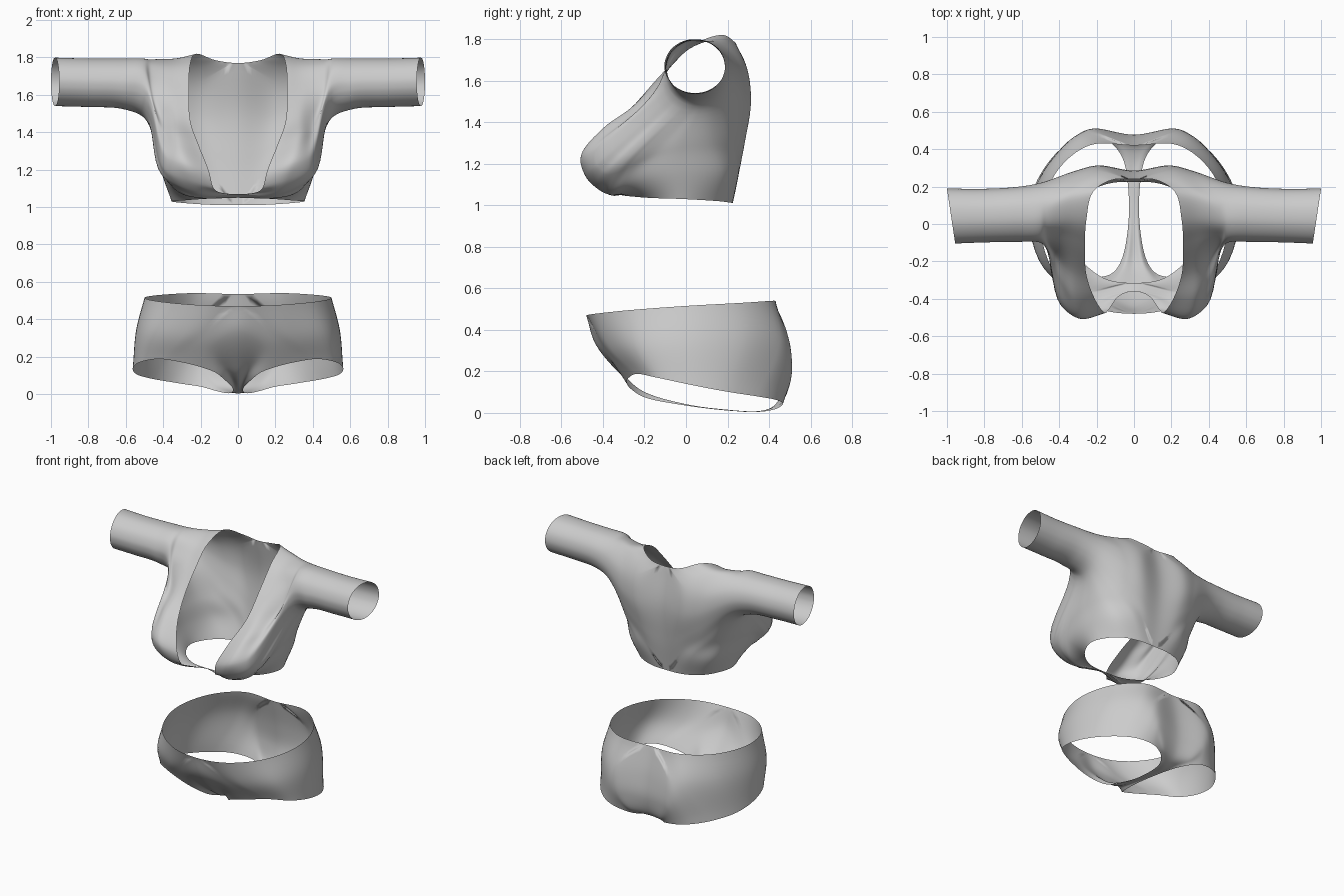
import bpy
import math
from mathutils import Vector

fabric = bpy.data.materials.new("light_grey_fabric")
fabric.diffuse_color = (0.6, 0.6, 0.6, 1)


def mirrored(p):
    return Vector((-p.x, p.y, p.z))


def spline(p, a, b, n, steps):
    """Centripetal curve from a to b with neighbours p and n; x = 0 is the symmetry plane."""
    on_a, on_b = abs(a.x) < 1e-6, abs(b.x) < 1e-6
    if on_a and not on_b:
        p = mirrored(b)
    elif on_b and not on_a:
        n = mirrored(a)
    elif on_a and on_b:
        p = p if p is not None and abs(p.x) < 1e-6 else 2 * a - b
        n = n if n is not None and abs(n.x) < 1e-6 else 2 * b - a
    p = 2 * a - b if p is None else p
    n = 2 * b - a if n is None else n
    t0 = 0
    t1 = t0 + max((a - p).length, 1e-4) ** 0.5
    t2 = t1 + max((b - a).length, 1e-4) ** 0.5
    t3 = t2 + max((n - b).length, 1e-4) ** 0.5

    def mix(u, v, s, e, t):
        return u * ((e - t) / (e - s)) + v * ((t - s) / (e - s))

    out = []
    for k in range(steps):
        t = t1 + (t2 - t1) * k / steps
        c1, c2, c3 = mix(p, a, t0, t1, t), mix(a, b, t1, t2, t), mix(b, n, t2, t3, t)
        out.append(mix(mix(c1, c2, t0, t2, t), mix(c2, c3, t1, t3, t), t1, t2, t))
    return out


def smooth_loop(loop, steps=6):
    pts = [Vector(q) for q in loop]
    m = len(pts)
    out = []
    for i in range(m):
        out += spline(pts[i - 1], pts[i], pts[(i + 1) % m], pts[(i + 2) % m], steps)
    return out


def garment(name, loops, steps=8):
    """Loft a half garment through closed loops, then mirror it."""
    loops = [smooth_loop(l) for l in loops]
    cols, spokes = len(loops[0]), []
    for j in range(cols):
        q = [l[j] for l in loops]
        line = []
        for i in range(len(q) - 1):
            line += spline(q[i - 1] if i else None, q[i], q[i + 1],
                           q[i + 2] if i + 2 < len(q) else None, steps)
        spokes.append(line + [q[-1]])
    rows = len(spokes[0])
    verts = [(max(v.x, 0), v.y, v.z) for s in spokes for v in s]
    faces = []
    for j in range(cols):
        a, b = j * rows, (j + 1) % cols * rows
        faces += [(a + i, a + i + 1, b + i + 1, b + i) for i in range(rows - 1)]
    mesh = bpy.data.meshes.new(name)
    mesh.from_pydata(verts, [], faces)
    mesh.materials.append(fabric)
    mesh.shade_smooth()
    obj = bpy.data.objects.new(name, mesh)
    bpy.context.collection.objects.link(obj)
    mod = obj.modifiers.new("mirror", 'MIRROR')
    mod.merge_threshold = 0.0005
    return obj


# Sleeve rings, from the slanted cuff in to the underarm
ANGLES = [-18, 18, 52, 82, 102, 116, 128, 138, 146, 154,
          162, 172, 184, 198, 212, 226, 244, 268, 294, 318]


def sleeve_ring(x, y, z, ry, rz, slant=0):
    ring = []
    for d in ANGLES:
        dy = -ry * math.sin(math.radians(d))
        ring.append((x + slant * dy, y + dy, z + rz * math.cos(math.radians(d))))
    return ring


sleeve = [sleeve_ring(0.978, 0.043, 1.67, 0.147, 0.13, 0.15),
          sleeve_ring(0.80, 0.045, 1.665, 0.143, 0.13, 0.06),
          sleeve_ring(0.62, 0.052, 1.66, 0.147, 0.135),
          sleeve_ring(0.50, 0.06, 1.635, 0.16, 0.16)]

# Loop around the armhole and side of the bust
armhole = [(.45, .10, 1.79), (.46, 0, 1.765), (.46, -.07, 1.68), (.42, -.17, 1.50),
           (.40, -.30, 1.40), (.39, -.43, 1.28), (.39, -.43, 1.20), (.39, -.40, 1.17),
           (.40, -.365, 1.165), (.41, -.32, 1.175), (.415, -.26, 1.20), (.425, -.15, 1.25),
           (.43, -.02, 1.28), (.40, .12, 1.29), (.34, .205, 1.30), (.31, .24, 1.34),
           (.31, .265, 1.42), (.31, .285, 1.53), (.34, .26, 1.66), (.38, .19, 1.755)]
# Loop over the shoulder, bust point, ribs and shoulder blade
chest = [(.33, .14, 1.795), (.34, .02, 1.755), (.35, -.08, 1.66), (.33, -.25, 1.48),
         (.32, -.40, 1.37), (.29, -.505, 1.24), (.27, -.485, 1.15), (.24, -.43, 1.085),
         (.22, -.385, 1.06), (.26, -.365, 1.06), (.31, -.33, 1.075), (.375, -.22, 1.13),
         (.395, -.02, 1.15), (.33, .17, 1.15), (.22, .245, 1.17), (.17, .262, 1.22),
         (.17, .285, 1.32), (.19, .313, 1.50), (.20, .29, 1.67), (.25, .225, 1.765)]
# Neckline, hem and centre back
edge = [(.22, .17, 1.82), (.255, .02, 1.765), (.262, -.11, 1.64), (.255, -.27, 1.46),
        (.21, -.40, 1.33), (.155, -.475, 1.19), (.13, -.45, 1.10), (.08, -.385, 1.075),
        (0, -.36, 1.07), (0, -.315, 1.05), (.16, -.29, 1.045), (.30, -.17, 1.035),
        (.355, -.02, 1.03), (.27, .15, 1.02), (.14, .215, 1.012), (0, .225, 1.01),
        (0, .265, 1.25), (0, .285, 1.50), (0, .24, 1.77), (.12, .235, 1.785)]
garment("cropped_top", sleeve + [armhole, chest, edge])

# Briefs: leg opening, hip loop, then waistband with centre seam
leg_opening = [(.562, 0, .14), (.52, -.15, .172), (.42, -.235, .188), (.30, -.275, .17),
               (.20, -.285, .145), (.12, -.265, .115), (.07, -.20, .075), (.033, -.03, .04),
               (.03, .18, .013), (.06, .35, .005), (.12, .43, .018), (.20, .465, .04),
               (.28, .46, .052), (.36, .425, .065), (.45, .34, .08), (.54, .18, .105)]
hip = [(.545, 0, .34), (.48, -.24, .33), (.30, -.36, .31), (.19, -.385, .30),
       (.14, -.36, .25), (.09, -.285, .165), (.045, -.20, .10), (.018, 0, .042),
       (.018, .20, .015), (.045, .36, .01), (.12, .46, .05), (.19, .505, .16),
       (.22, .51, .25), (.25, .495, .33), (.33, .45, .35), (.48, .27, .35)]
waist = [(.50, 0, .515), (.42, -.27, .495), (.22, -.44, .477), (0, -.48, .47),
         (0, -.435, .33), (0, -.30, .17), (0, -.20, .09), (0, 0, .04),
         (0, .20, .015), (0, .34, .005), (0, .43, .04), (0, .475, .17),
         (0, .465, .33), (0, .42, .535), (.24, .42, .54), (.42, .27, .53)]
garment("briefs", [leg_opening, hip, waist])
